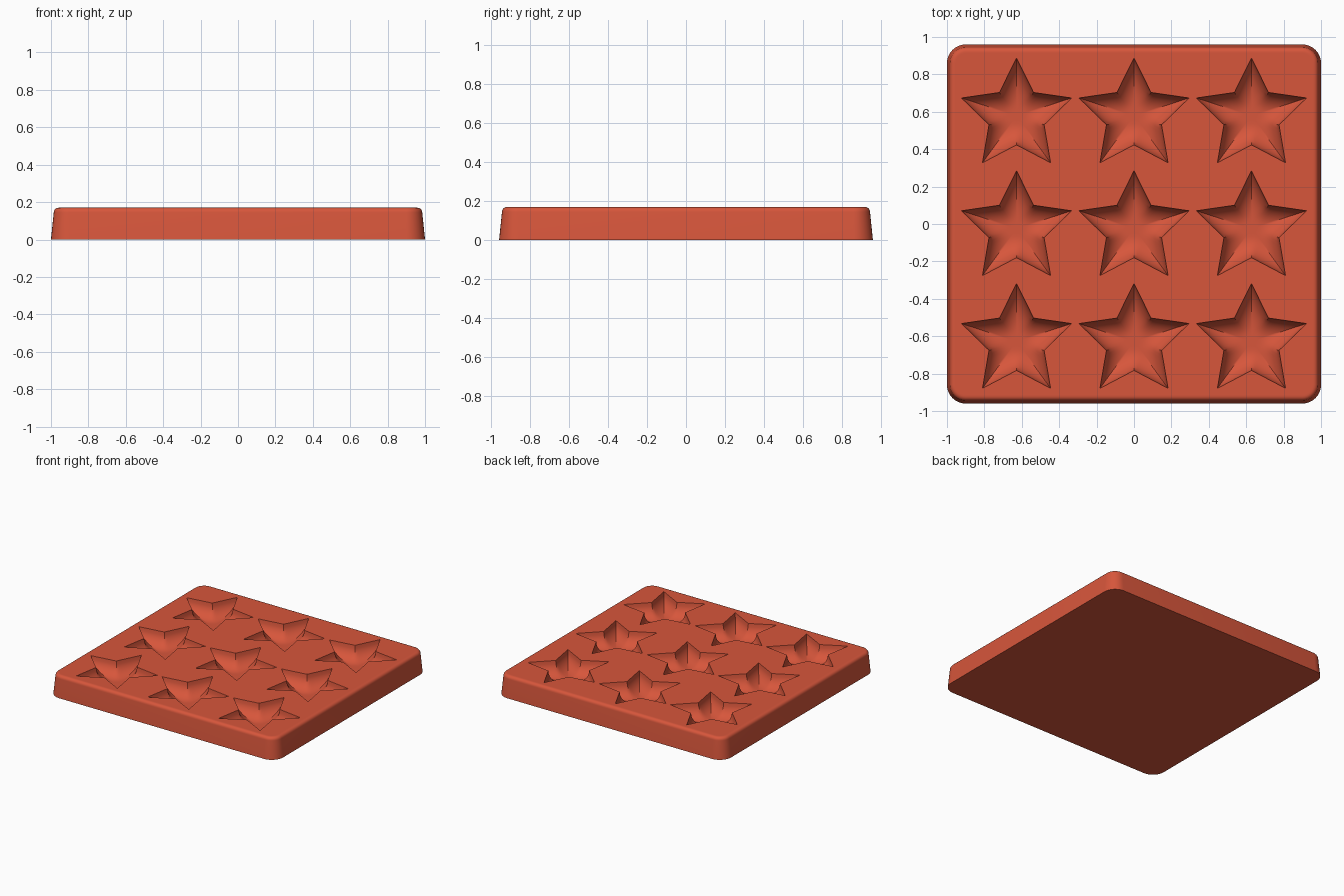
import bpy, bmesh, math
from mathutils import Vector

default = bpy.data.objects.get("Cube")
if default:
    bpy.data.objects.remove(default, do_unlink=True)

HALF_X, HALF_Y, HEIGHT = 1.0, 0.96, 0.17
CORNER, FILLET, DRAFT = 0.1, 0.025, 0.015
TIP, NOTCH = 0.31, 0.155                 # star outer and inner radii
DEPTH, SLOPE_WIDTH = 0.11, 0.115         # cavity depth and width of its curved wall
PITCH_X, PITCH_Y, SHIFT_Y = 0.628, 0.603, -0.025
STEPS, RINGS = 8, 12

red = bpy.data.materials.new("brick red silicone")
red.use_nodes = True
colour = (0.68, 0.093, 0.044, 1)
red.diffuse_color = colour
red.node_tree.nodes["Principled BSDF"].inputs["Base Color"].default_value = colour


def rounded_rectangle(inset, z):
    """Outline of the tray at one height."""
    points = []
    radius = CORNER - inset
    for k, (sx, sy) in enumerate([(1, 1), (-1, 1), (-1, -1), (1, -1)]):
        for i in range(9):
            a = math.pi / 2 * (k + i / 8)
            points.append(Vector((sx * (HALF_X - CORNER) + radius * math.cos(a),
                                  sy * (HALF_Y - CORNER) + radius * math.sin(a), z)))
    return points


def bridge(bm, lower, upper):
    n = len(lower)
    for i in range(n):
        j = (i + 1) % n
        bm.faces.new((lower[i], lower[j], upper[j], upper[i]))


def loop_edges(bm, ring):
    return [bm.edges.get((v, ring[i - 1])) or bm.edges.new((v, ring[i - 1]))
            for i, v in enumerate(ring)]


# Star outline, with the first corner pointing to the back
corners = []
for k in range(10):
    a = math.pi / 2 + k * math.pi / 5
    r = NOTCH if k % 2 else TIP
    corners.append(Vector((r * math.cos(a), r * math.sin(a))))
sides = [(corners[k], corners[(k + 1) % 10]) for k in range(10)]
outline = [a.lerp(b, i / STEPS) for a, b in sides for i in range(STEPS)]


def edge_distance(p):
    best = TIP
    for a, b in sides:
        t = max(0, min(1, (p - a).dot(b - a) / (b - a).length_squared))
        best = min(best, (p - a.lerp(b, t)).length)
    return best


def cavity_z(p):
    """Rounded wall that levels out to a flat floor."""
    t = min(edge_distance(p) / SLOPE_WIDTH, 1)
    return HEIGHT - DEPTH * math.sqrt(max(0, 1 - (1 - t) ** 2))


def star_cavity(bm, cx, cy):
    """Adds one cavity and returns its rim."""
    rings = []
    for k in range(RINGS):
        s = 1 - (k / RINGS) ** 1.5
        ring = []
        for p in outline:
            q = p * s
            z = HEIGHT if k == 0 else cavity_z(q)
            ring.append(bm.verts.new((cx + q.x, cy + q.y, z)))
        if rings:
            bridge(bm, rings[-1], ring)
        rings.append(ring)
    centre = bm.verts.new((cx, cy, cavity_z(Vector((0, 0)))))
    for i, v in enumerate(rings[-1]):
        bm.faces.new((rings[-1][i - 1], v, centre))
    return rings[0]


# Tray walls with draft and a rounded top edge
bm = bmesh.new()
levels = [(0, 0)]
for i in range(6):
    a = math.pi / 2 * i / 5
    levels.append((DRAFT + FILLET * (1 - math.cos(a)),
                   HEIGHT - FILLET + FILLET * math.sin(a)))
levels.append((DRAFT + FILLET + 0.008, HEIGHT))
rings = [[bm.verts.new(p) for p in rounded_rectangle(*level)] for level in levels]
for lower, upper in zip(rings, rings[1:]):
    bridge(bm, lower, upper)
bm.faces.new(rings[0][::-1])

# Three by three star cavities, then the flat top around them
boundary = loop_edges(bm, rings[-1])
for col in (-1, 0, 1):
    for row in (-1, 0, 1):
        rim = star_cavity(bm, col * PITCH_X, row * PITCH_Y + SHIFT_Y)
        boundary += loop_edges(bm, rim)
bmesh.ops.triangle_fill(bm, edges=boundary, use_beauty=True, normal=(0, 0, 1))
bmesh.ops.recalc_face_normals(bm, faces=bm.faces[:])

mesh = bpy.data.meshes.new("star_mould_tray")
bm.to_mesh(mesh)
bm.free()
mesh.materials.append(red)
tray = bpy.data.objects.new("star_mould_tray", mesh)
bpy.context.collection.objects.link(tray)
bpy.ops.object.select_all(action='DESELECT')
tray.select_set(True)
bpy.context.view_layer.objects.active = tray
bpy.ops.object.shade_smooth_by_angle(angle=math.radians(32))
